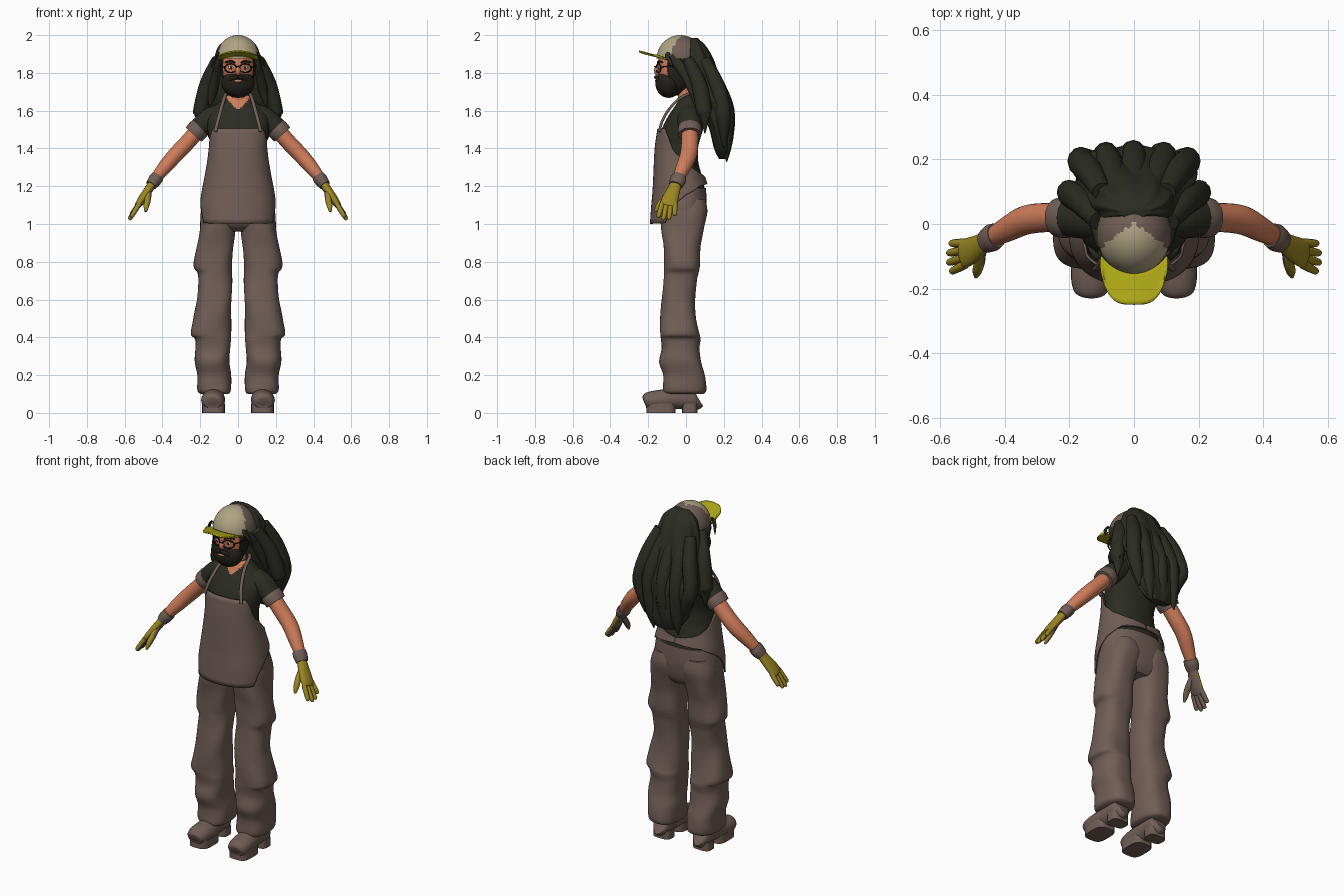
import bpy, bmesh, math
from mathutils import Vector

COL = {"brown_cloth": (0.165, 0.112, 0.092), "dark_green": (0.024, 0.026, 0.016), "skin": (0.62, 0.20, 0.10),
       "glove_yellow": (0.33, 0.24, 0.016), "brim_yellow": (0.42, 0.39, 0.008), "cap_beige": (0.43, 0.37, 0.23),
       "beard_dark": (0.018, 0.015, 0.011), "eye_white": (0.6, 0.55, 0.5), "black": (0.008, 0.008, 0.008)}
MAT = {}
for k, c in COL.items():
    MAT[k] = bpy.data.materials.new(k)
    MAT[k].diffuse_color = (*c, 1)


def finish(name, bm, mats, rule=None):
    """Turn a bmesh into a shaded object; rule(centre, normal) picks the material index."""
    bmesh.ops.recalc_face_normals(bm, faces=bm.faces[:])
    for f in bm.faces:
        f.smooth = True
        if rule:
            f.material_index = int(rule(f.calc_center_median(), f.normal))
    me = bpy.data.meshes.new(name)
    bm.to_mesh(me)
    bm.free()
    me.set_sharp_from_angle(angle=math.radians(50))
    for m in mats.split():
        me.materials.append(MAT[m])
    ob = bpy.data.objects.new(name, me)
    bpy.context.collection.objects.link(ob)
    return ob


def skin(name, rings, mats, rule=None, closed=True):
    bm = bmesh.new()
    vs = [[bm.verts.new(p) for p in r] for r in rings]
    n = len(vs[0])
    for a, b in zip(vs, vs[1:]):
        for i in range(n if closed else n - 1):
            j = (i + 1) % n
            bm.faces.new((a[i], a[j], b[j], b[i]))
    if closed:
        bm.faces.new(vs[0])
        bm.faces.new(vs[-1])
    return finish(name, bm, mats, rule)


def smooth(rows, k=5):
    """Catmull-Rom interpolation of rows of numbers."""
    out = []
    for i in range(len(rows) - 1):
        p = [rows[max(i - 1, 0)], rows[i], rows[i + 1], rows[min(i + 2, len(rows) - 1)]]
        for s in range(k):
            t = s / k
            out.append(tuple(0.5 * (2 * b + (c - a) * t + (2 * a - 5 * b + 4 * c - d) * t * t
                                    + (3 * b - a - 3 * c + d) * t ** 3) for a, b, c, d in zip(*p)))
    return out + [tuple(rows[-1])]


def point(row, a, p=2.3, s=1):
    """Point on a rounded section; row = z, x0, x1, y0, y1 and angle 0 is the front."""
    z, x0, x1, y0, y1 = row
    e = lambda v: math.copysign(abs(v) ** (2 / p), v)
    return Vector((s * ((x0 + x1) / 2 + (x1 - x0) / 2 * e(math.sin(a))),
                   (y0 + y1) / 2 - (y1 - y0) / 2 * e(math.cos(a)), z))


def loft(name, rows, mats, rule=None, n=48, p=2.3, s=1, wave=(0, 0, 0), k=5):
    rings = []
    for r in smooth(rows, k):
        mid = Vector((s * (r[1] + r[2]) / 2, (r[3] + r[4]) / 2, r[0]))
        rings.append([mid + (point(r, a, p, s) - mid) * (1 + wave[0] * math.cos(wave[1] * a + wave[2] * r[0]))
                      for a in (2 * math.pi * i / n for i in range(n))])
    return skin(name, rings, mats, rule)


def tube(name, pts, mats, rule=None, side=(0, 1, 0.01), n=16, s=1, k=4):
    """Swept ellipse; pts = x, y, z, radius along side, radius across."""
    P = smooth(pts, k)
    rings = []
    for i, q in enumerate(P):
        d = (Vector(P[min(i + 1, len(P) - 1)][:3]) - Vector(P[max(i - 1, 0)][:3])).normalized()
        u = Vector(side)
        u = (u - d * u.dot(d)).normalized()
        v = d.cross(u)
        ring = [Vector(q[:3]) + u * q[3] * math.cos(a) + v * q[4] * math.sin(a)
                for a in (2 * math.pi * j / n for j in range(n))]
        rings.append([Vector((s * w.x, w.y, w.z)) for w in ring])
    return skin(name, rings, mats, rule)


def ball(name, c, r, mats, rule=None, cut=None):
    bm = bmesh.new()
    bmesh.ops.create_uvsphere(bm, u_segments=48, v_segments=32, radius=1)
    for v in bm.verts:
        v.co = Vector([c[i] + r[i] * v.co[i] for i in range(3)])
    if cut is not None:
        bmesh.ops.bisect_plane(bm, geom=bm.verts[:] + bm.edges[:] + bm.faces[:], plane_co=(0, 0, cut),
                               plane_no=(0, 0, 1), clear_inner=True)
    return finish(name, bm, mats, rule)


def lerp(table, x):
    for (a, u), (b, v) in zip(table, table[1:]):
        if x <= b:
            return u + (v - u) * (x - a) / (b - a)
    return table[-1][1]


# Shirt with a V neckline
sym = lambda rows: [(z, -x, x, f, b) for z, x, f, b in rows]
TORSO = sym([(1.16, .175, -.13, .105), (1.25, .16, -.14, .085), (1.33, .147, -.14, .065), (1.41, .145, -.14, .065),
             (1.5, .162, -.128, .09), (1.57, .165, -.095, .10), (1.63, .115, -.055, .085), (1.68, .06, -.03, .05)])
loft("shirt", TORSO, "dark_green skin", lambda c, n: c.y < 0 and c.z > 1.6 + abs(c.x) * 1.1, n=96, p=2.2, k=8)

# Trouser seat and legs
loft("trouser_seat", sym([(.96, .12, -.08, .07), (1.0, .185, -.125, .095), (1.08, .195, -.135, .108),
                          (1.15, .185, -.13, .108), (1.19, .178, -.125, .105)]), "brown_cloth")
LEG = [(.10, .05, .195, -.11, .09), (.12, .038, .215, -.125, .105), (.2, .038, .217, -.12, .10),
       (.27, .045, .228, -.14, .082), (.34, .04, .224, -.13, .07), (.39, .038, .228, -.135, .075),
       (.42, .038, .252, -.137, .07), (.5, .036, .237, -.135, .055), (.6, .034, .216, -.13, .047),
       (.7, .032, .212, -.118, .058), (.74, .032, .215, -.115, .068), (.78, .03, .234, -.115, .075),
       (.88, .025, .218, -.12, .075), (.97, .015, .203, -.13, .095), (1.06, .008, .195, -.13, .113),
       (1.13, .02, .175, -.11, .10)]
# Boots: upper, forefoot sole and heel, swept front to back
BOOT = [(-.222, .03, .045, .075), (-.212, .05, .025, .10), (-.17, .062, .02, .113), (-.11, .062, .02, .122),
        (-.04, .056, .025, .135), (.03, .055, .02, .14), (.055, .045, .02, .14), (.062, .03, .035, .13)]
for s, side in ((1, "left"), (-1, "right")):
    loft(side + "_trouser_leg", LEG, "brown_cloth", p=2.6, s=s, wave=(.02, 3, 25))
    tube(side + "_boot", [(.13 + max(0, -y - .1) * .04, y, (a + b) / 2, w, (b - a) / 2 + .004)
                          for y, w, a, b in BOOT], "brown_cloth", side=(1, 0, 0), n=24, s=s)
    for part, y0, y1, w in (("sole", -.21, -.055, .06), ("heel", -.02, .06, .054)):
        loft(f"{side}_boot_{part}", [(.0, .13 - w, .13 + w, y0, y1), (.05, .13 - w, .13 + w, y0, y1)],
             "brown_cloth", p=3.5, s=s, k=1)

# Apron wrapped round the torso, narrowing to a sash at the back
APRON = smooth(sym([(1.0, .195, -.187, .12), (1.1, .197, -.18, .122), (1.18, .187, -.173, .118),
                    (1.28, .168, -.168, .09), (1.4, .153, -.162, .075), (1.52, .17, -.145, .098)]), 8)


def apron_point(a, z):
    i = max(j for j in range(len(APRON) - 1) if APRON[j][0] <= z + 1e-6)
    t = (z - APRON[i][0]) / (APRON[i + 1][0] - APRON[i][0])
    return point([u + (v - u) * t for u, v in zip(APRON[i], APRON[i + 1])], a, 2.4)


TOP = [(0, 1.505), (48, 1.505), (65, 1.46), (85, 1.38), (110, 1.31), (140, 1.27), (180, 1.245)]
LOW = [(0, 1.0), (64, 1.005), (72, 1.06), (95, 1.15), (130, 1.2), (180, 1.215)]
rings = []
for i in range(21):
    ring = []
    for d in range(-180, 181, 4):
        lo, hi = lerp(LOW, abs(d)), lerp(TOP, abs(d))
        ring.append(apron_point(math.radians(d), lo + (hi - lo) * i / 20))
    rings.append(ring)
apron = skin("apron", rings, "brown_cloth", closed=False)
m = apron.modifiers.new("thickness", "SOLIDIFY")
m.thickness, m.offset = .008, 0

# Sleeves, arms, gloves and apron straps
for s, side in ((1, "left"), (-1, "right")):
    tube(side + "_strap", [(.12, -.14, 1.49, .01, .007), (.108, -.128, 1.54, .01, .007), (.092, -.095, 1.6, .01, .007),
                           (.075, -.04, 1.66, .01, .007), (.062, .02, 1.69, .01, .007), (.03, .06, 1.69, .01, .007),
                           (0, .065, 1.69, .01, .007)], "brown_cloth", side=(1, .2, 0), s=s, n=10)
    tube(side + "_sleeve", [(.09, .02, 1.59, .06, .05), (.14, .02, 1.56, .066, .06), (.185, .02, 1.525, .062, .057),
                            (.215, .02, 1.495, .058, .053)], "dark_green", s=s, n=24)
    tube(side + "_sleeve_cuff", [(.2, .02, 1.51, .061, .056), (.216, .02, 1.494, .064, .058),
                                 (.235, .02, 1.473, .06, .055)], "brown_cloth", s=s, n=24)
    tube(side + "_arm", [(.2, .02, 1.51, .044, .042), (.27, .02, 1.43, .045, .042), (.335, .012, 1.362, .045, .041),
                         (.39, -.015, 1.298, .039, .037), (.445, -.045, 1.23, .028, .026)], "skin", s=s, n=24)
    tube(side + "_glove_cuff", [(.425, -.035, 1.252, .038, .034), (.44, -.043, 1.232, .043, .036),
                                (.46, -.055, 1.205, .036, .03)], "brown_cloth", s=s, n=20)
    palm = lambda c, n, s=s: n.x * s * -.85 + n.z * -.4 > .25 and n.y > -.6
    tube(side + "_glove_palm", [(.447, -.048, 1.222, .028, .024), (.475, -.065, 1.18, .035, .023),
                                (.505, -.083, 1.135, .043, .022), (.527, -.093, 1.103, .044, .018),
                                (.533, -.096, 1.094, .034, .012)], "glove_yellow brown_cloth", palm, s=s, n=20)
    for i, tip in enumerate([(.566, -.148, 1.035), (.576, -.12, 1.022), (.576, -.09, 1.025), (.568, -.06, 1.045)]):
        b = Vector((.522, -.125 + .022 * i, 1.108))
        t = Vector(tip)
        q = [(*b.lerp(t, f), r, r) for f, r in ((0, .014), (.5, .0135), (.9, .011), (1, .005))]
        tube(f"{side}_finger_{i + 1}", q, "glove_yellow brown_cloth", palm, s=s, n=10)
    tube(side + "_thumb", [(.475, -.08, 1.17, .018, .018), (.478, -.118, 1.13, .017, .017),
                           (.485, -.145, 1.095, .015, .015), (.489, -.163, 1.065, .006, .006)],
         "glove_yellow brown_cloth", palm, side=(1, 0, 0), s=s, n=12)

# Neck, head, beard and face
tube("neck", [(0, .01, 1.6, .055, .06), (0, 0, 1.68, .043, .045), (0, -.015, 1.8, .043, .045)], "skin", n=24)
ball("head", (0, -.05, 1.83), (.091, .1, .15), "skin beard_dark", lambda c, n: c.y > -.095 and c.z < 1.87)
ball("beard", (0, -.092, 1.745), (.087, .07, .077), "beard_dark")
ball("mouth", (0, -.157, 1.757), (.022, .008, .007), "skin")
ball("nose", (0, -.15, 1.812), (.015, .02, .026), "skin")
for s, side in ((1, "left"), (-1, "right")):
    ball(side + "_eye", (s * .037, -.141, 1.828), (.015, .006, .009), "eye_white")
    ball(side + "_pupil", (s * .037, -.146, 1.828), (.006, .003, .007), "black")
    tube(side + "_eyebrow", [(.014, -.148, 1.853, .006, .005), (.04, -.143, 1.862, .007, .006),
                             (.068, -.125, 1.855, .004, .004)], "beard_dark", s=s, n=8)
    tube(side + "_moustache", [(0, -.16, 1.778, .01, .008), (.03, -.152, 1.772, .012, .01),
                               (.055, -.135, 1.75, .006, .006)], "beard_dark", s=s, n=10)
    # Glasses
    loop = [(.039 + .031 * math.cos(a), -.158 + .012 * (1 + math.cos(a)), 1.825 + .023 * math.sin(a), .0035, .0035)
            for a in (2 * math.pi * i / 16 for i in range(17))]
    tube(side + "_glasses_rim", loop, "black", side=(0, 1, 0), s=s, n=8, k=2)
    tube(side + "_glasses_arm", [(.068, -.134, 1.83, .003, .003), (.09, -.1, 1.835, .003, .003),
                                 (.097, -.04, 1.84, .003, .003)], "black", side=(0, 0, 1), s=s, n=8)
tube("glasses_bridge", [(-.01, -.158, 1.83, .003, .003), (0, -.166, 1.834, .003, .003),
                        (.01, -.158, 1.83, .003, .003)], "black", n=8)

# Cap with curved brim
ball("cap_crown", (0, -.03, 1.875), (.115, .125, .125), "brown_cloth cap_beige",
     lambda c, n: c.y < .005 - abs(c.x) * .75, cut=1.875)
rings = []
for j in range(9):
    v = j / 8
    ring = []
    for i in range(-16, 17):
        u = i / 16
        base = -.03 - .122 * math.sqrt(1 - (.1 * u / .115) ** 2)
        tip = -.15 - .098 * max(0, 1 - abs(u) ** 3.5) ** .6
        ring.append((u * (.104 - .008 * v), base + (min(tip, base) - base) * v, 1.872 + .025 * v + .022 * (1 - u * u)))
    rings.append(ring)
brim = skin("cap_brim", rings, "brim_yellow", closed=False)
brim.modifiers.new("thickness", "SOLIDIFY").thickness = .007

# Long hair: wavy main mass plus loose locks
HAIR = sym([(1.345, .06, .175, .222), (1.4, .12, .15, .237), (1.5, .165, .125, .24), (1.6, .187, .085, .24),
            (1.68, .182, .055, .208), (1.78, .145, .03, .178), (1.87, .123, -.02, .145), (1.94, .1, .0, .105),
            (1.985, .05, .02, .06)])
loft("hair_mass", HAIR, "dark_green", n=96, p=2.1, wave=(.045, 9, 14))
for i, (x0, x1, x2, y, z) in enumerate([(.1, .16, .13, .2, 1.4), (.05, .09, .06, .215, 1.33), (0, .0, -.02, .22, 1.35),
                                        (-.05, -.08, -.1, .215, 1.33), (-.1, -.16, -.12, .2, 1.42),
                                        (.11, .19, .2, .1, 1.48), (-.11, -.19, -.2, .1, 1.48)]):
    yb = .15 if abs(x1) < .18 else .06
    tube(f"hair_lock_{i + 1}", [(x0, yb - .05, 1.87, .03, .03), (x1 * .85, yb + .01, 1.74, .042, .042),
                                (x1 * 1.05, y - .005, 1.6, .042, .038), ((x1 + x2) / 2, y, z + .1, .03, .035),
                                (x2, y, z, .003, .003)], "dark_green", n=12)
for s, side in ((1, "left"), (-1, "right")):
    tube(side + "_temple_hair", [(.095, -.075, 1.895, .02, .014), (.105, -.045, 1.85, .028, .018),
                                 (.115, .0, 1.79, .03, .022), (.135, .04, 1.7, .025, .025),
                                 (.15, .05, 1.62, .004, .004)], "dark_green", s=s, n=12)
    tube(side + "_temple_wisp", [(.105, -.09, 1.905, .012, .006), (.115, -.1, 1.89, .012, .007),
                                 (.13, -.085, 1.86, .009, .007), (.142, -.07, 1.83, .002, .002)],
         "dark_green", s=s, n=10)
